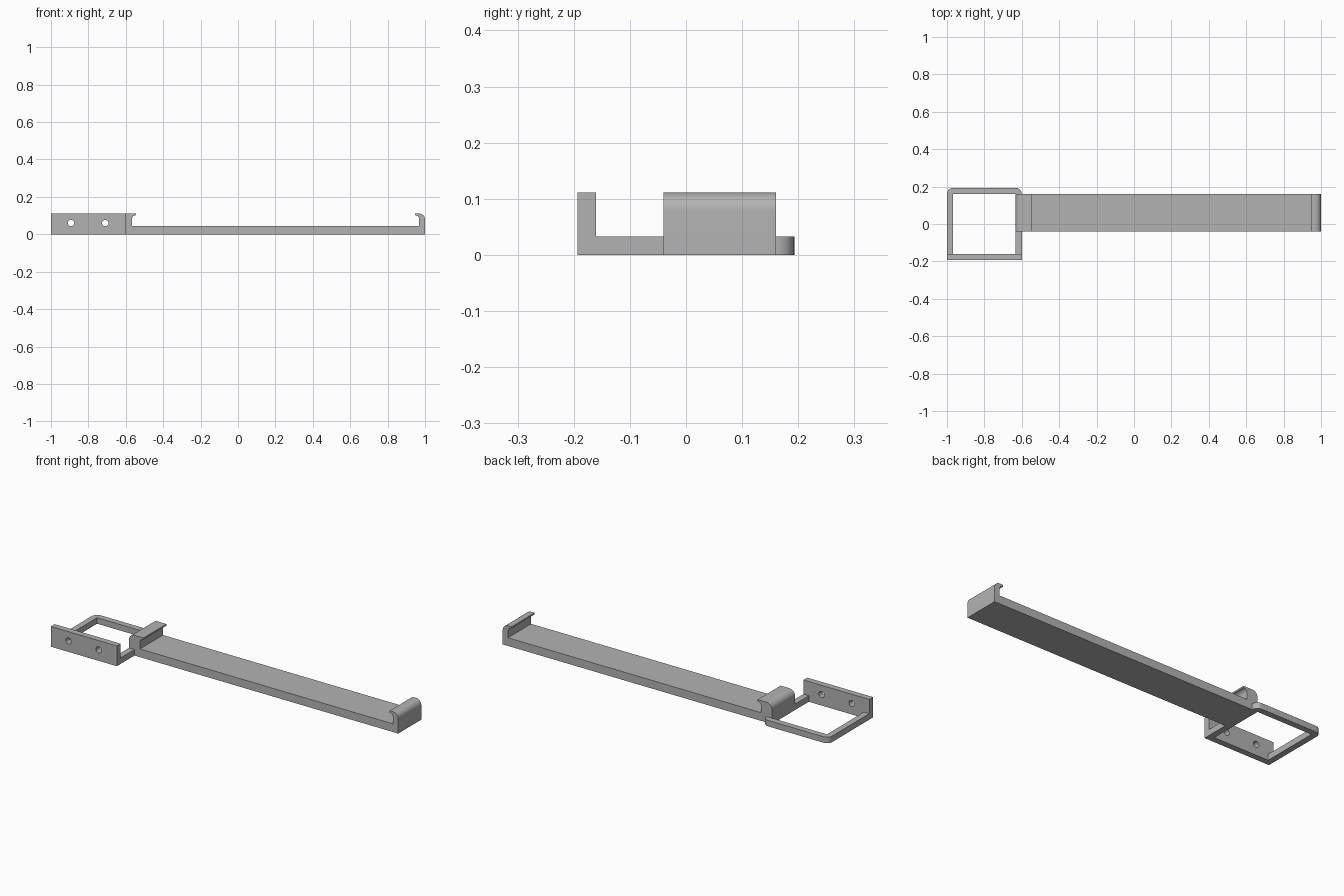
import bpy, bmesh, math
from mathutils import Vector

cube = bpy.data.objects.get("Cube")
if cube:
    bpy.data.objects.remove(cube)

grey = bpy.data.materials.new("plain grey")
grey.use_nodes = True
colour = (0.45, 0.45, 0.45, 1)
grey.diffuse_color = colour
grey.node_tree.nodes["Principled BSDF"].inputs["Base Color"].default_value = colour

WALL = 0.033
TOP = 0.111


def arc(cx, cy, r, start, end, steps=10):
    """Points along a circular arc, angles in degrees."""
    angles = [math.radians(start + (end - start) * i / steps) for i in range(steps + 1)]
    return [(cx + r * math.cos(a), cy + r * math.sin(a)) for a in angles]


def extrude(name, outline, to_3d, offset):
    """Extrude a flat outline into a solid object."""
    bm = bmesh.new()
    face = bm.faces.new([bm.verts.new(to_3d(a, b)) for a, b in outline])
    result = bmesh.ops.extrude_face_region(bm, geom=[face])
    moved = [v for v in result["geom"] if isinstance(v, bmesh.types.BMVert)]
    bmesh.ops.translate(bm, verts=moved, vec=Vector(offset))
    bmesh.ops.recalc_face_normals(bm, faces=bm.faces)
    mesh = bpy.data.meshes.new(name)
    bm.to_mesh(mesh)
    bm.free()
    mesh.materials.append(grey)
    obj = bpy.data.objects.new(name, mesh)
    bpy.context.collection.objects.link(obj)
    return obj


# Long tray with a hooked lip at each end, drawn as one side profile
FLOOR = 0.045
R = 0.032
left, right = -0.633, 1.0
left_in, right_in = -0.567, 0.968
lip = 0.021
profile = [(left, 0), (right, 0)]
profile += arc(right - R, TOP - R, R, 0, 90)
profile += [(right_in - lip, TOP), (right_in - lip, TOP - 0.009)]
profile += arc(right_in - lip, TOP - 0.009 - lip, lip, 90, 0, 6)
profile += [(right_in, FLOOR), (left_in, FLOOR)]
profile += arc(left_in + lip, TOP - 0.009 - lip, lip, 180, 90, 6)
profile += [(left_in + lip, TOP)]
profile += arc(left + R, TOP - R, R, 90, 180)
tray = extrude("hooked_tray", profile, lambda x, z: (x, -0.04, z), (0, 0.2, 0))

# Low square frame, broken where the tray passes through it
X0, X1, Y = -1.0, -0.6, 0.193
frame_outline = [(X0, -Y), (X1, -Y), (X1, -0.04), (X1 - WALL, -0.04),
                 (X1 - WALL, WALL - Y), (X0 + WALL, WALL - Y),
                 (X0 + WALL, Y - WALL), (X1, Y - WALL)]
frame_outline += arc(X1 - R, Y - R, R, 0, 90)[1:]
frame_outline += arc(X0 + R, Y - R, R, 90, 180)
frame = extrude("square_frame", frame_outline, lambda x, y: (x, y, 0), (0, 0, WALL))

# Upright mounting plate with two screw holes
plate_outline = [(X0, WALL), (X1, WALL), (X1, TOP), (X0, TOP)]
plate = extrude("mounting_plate", plate_outline, lambda x, z: (x, -Y, z), (0, WALL, 0))
for i, x in enumerate((-0.893, -0.71)):
    cutter = extrude(f"screw_hole_cutter_{i + 1}", arc(x, 0.06, 0.017, 0, 345, 23),
                     lambda a, b: (a, -0.25, b), (0, 0.15, 0))
    cutter.hide_render = True
    cutter.hide_viewport = True
    cut = plate.modifiers.new("screw_hole", "BOOLEAN")
    cut.operation = "DIFFERENCE"
    cut.solver = "EXACT"
    cut.object = cutter

# Smooth the rounded parts, keep edges crisp
bpy.ops.object.select_all(action="DESELECT")
for obj in (tray, frame):
    obj.select_set(True)
bpy.context.view_layer.objects.active = tray
bpy.ops.object.shade_smooth_by_angle(angle=math.radians(30))
